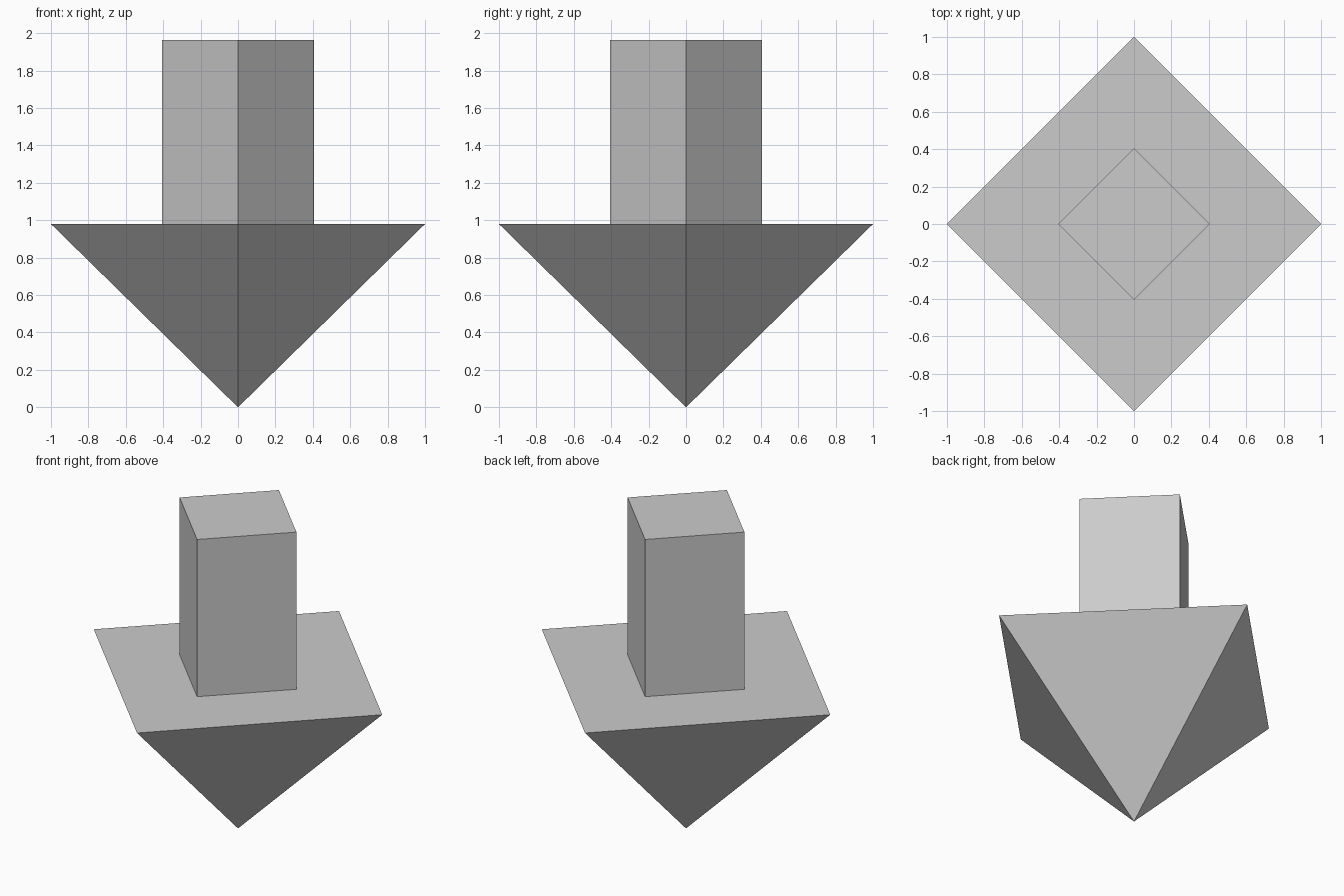
import bpy
import bmesh
from mathutils import Matrix

cube = bpy.data.objects.get("Cube")
if cube:
    bpy.data.objects.remove(cube, do_unlink=True)

SHOULDER, TOP = 0.98, 1.965

# Single plain grey
grey = bpy.data.materials.new("light grey")
grey.use_nodes = True
grey.diffuse_color = (0.6, 0.6, 0.6, 1)
grey.node_tree.nodes["Principled BSDF"].inputs["Base Color"].default_value = grey.diffuse_color


def four_sided(name, r_bottom, r_top, z0, z1, open_bottom=False):
    """Four-sided flat solid with its corners on the x and y axes."""
    bm = bmesh.new()
    bmesh.ops.create_cone(bm, cap_ends=True, segments=4, radius1=r_bottom,
                          radius2=r_top, depth=z1 - z0,
                          matrix=Matrix.Translation((0, 0, (z0 + z1) / 2)))
    bmesh.ops.remove_doubles(bm, verts=bm.verts, dist=0.0001)
    if open_bottom:
        hidden = [f for f in bm.faces if f.normal.z < -0.9]
        bmesh.ops.delete(bm, geom=hidden, context="FACES_ONLY")
    mesh = bpy.data.meshes.new(name)
    bm.to_mesh(mesh)
    bm.free()
    mesh.materials.append(grey)
    obj = bpy.data.objects.new(name, mesh)
    bpy.context.collection.objects.link(obj)
    return obj


# Downward pyramid head, and the square shaft standing on it
four_sided("arrow_head", 0, 1, 0, SHOULDER)
four_sided("arrow_shaft", 0.405, 0.405, SHOULDER, TOP, open_bottom=True)
